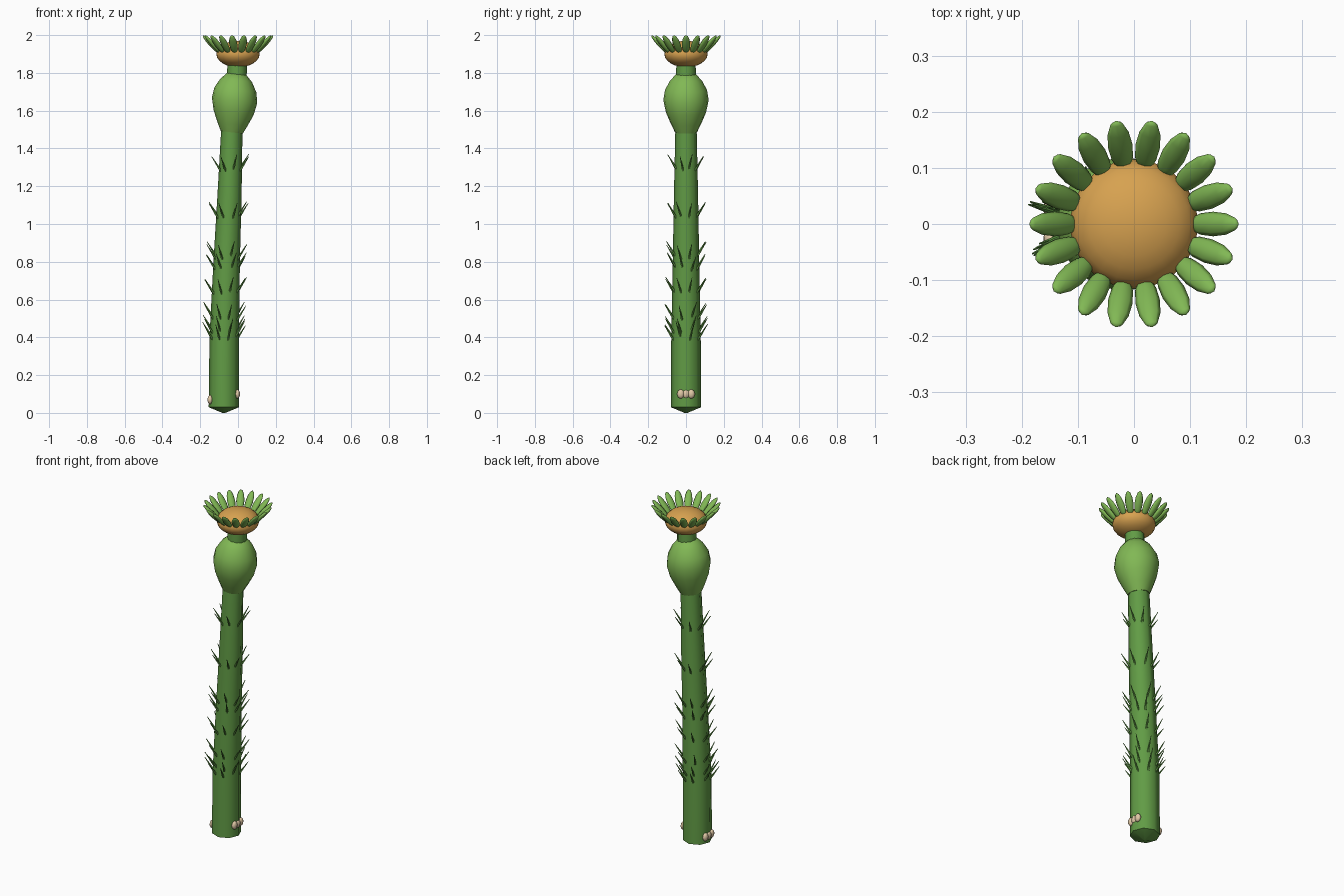
import bpy, bmesh, math, random
from mathutils import Vector, Matrix

random.seed(4)
old = bpy.data.objects.get("Cube")
if old:
    bpy.data.objects.remove(old, do_unlink=True)


def material(name, rgb):
    m = bpy.data.materials.new(name)
    m.use_nodes = True
    m.diffuse_color = (*rgb, 1)
    m.node_tree.nodes["Principled BSDF"].inputs["Base Color"].default_value = (*rgb, 1)
    return m


STEM = material("stem green", (0.12, 0.33, 0.06))
LEAF = material("light green", (0.22, 0.48, 0.09))
DISC = material("golden orange", (0.68, 0.36, 0.08))
CREAM = material("cream", (0.75, 0.58, 0.38))


def finish(name, bm, mat, angle=60):
    bmesh.ops.recalc_face_normals(bm, faces=bm.faces)
    mesh = bpy.data.meshes.new(name)
    bm.to_mesh(mesh)
    bm.free()
    mesh.materials.append(mat)
    ob = bpy.data.objects.new(name, mesh)
    bpy.context.collection.objects.link(ob)
    bpy.ops.object.select_all(action="DESELECT")
    ob.select_set(True)
    bpy.context.view_layer.objects.active = ob
    bpy.ops.object.shade_smooth_by_angle(angle=math.radians(angle))
    return ob


def loft(name, rings, sides, mat, tilt=0.0):
    """Skin round rings given as (centre x, z, radius)."""
    bm = bmesh.new()
    loops = []
    for cx, z, r in rings:
        loop = []
        for i in range(sides):
            a = math.tau * i / sides
            dx = r * math.cos(a)
            loop.append(bm.verts.new((cx + dx, r * math.sin(a), z - tilt * dx)))
        loops.append(loop)
    for low, high in zip(loops, loops[1:]):
        for i in range(sides):
            j = (i + 1) % sides
            bm.faces.new((low[i], low[j], high[j], high[i]))
    bm.faces.new(loops[0])
    bm.faces.new(loops[-1])
    return finish(name, bm, mat)


def ellipsoid(bm, matrix, segments, rings):
    bmesh.ops.create_uvsphere(bm, u_segments=segments, v_segments=rings, radius=1, matrix=matrix)


# Leaning stem, with a shallow pointed foot
stem = [(-0.075, 0, 0.008), (-0.075, 0.03, 0.08), (-0.073, 0.4, 0.078),
        (-0.06, 0.8, 0.07), (-0.045, 1.15, 0.064), (-0.032, 1.52, 0.056)]
loft("stem", stem, 8, STEM)

# Swollen bulb and the neck above it
bulb = [(-0.033, 1.485, 0.058), (-0.029, 1.53, 0.08), (-0.023, 1.59, 0.106),
        (-0.018, 1.655, 0.12), (-0.014, 1.71, 0.111), (-0.009, 1.76, 0.084),
        (-0.006, 1.80, 0.045)]
loft("bulb", bulb, 16, LEAF, 0.12)
loft("neck", [(-0.008, 1.76, 0.054), (-0.003, 1.87, 0.05)], 12, STEM)

# Flattened flower centre
bm = bmesh.new()
ellipsoid(bm, Matrix.Translation((0, 0, 1.9)) @ Matrix.Diagonal((0.115, 0.115, 0.07, 1)), 20, 12)
finish("flower_centre", bm, DISC)

# Ring of plump upright petals
bm = bmesh.new()
count = 18
for i in range(count):
    m = (Matrix.Rotation(math.tau * i / count, 4, "Z")
         @ Matrix.Translation((0.141, 0, 1.95))
         @ Matrix.Rotation(math.radians(43), 4, "Y")
         @ Matrix.Diagonal((0.012, 0.022, 0.067, 1)))
    ellipsoid(bm, m, 8, 6)
finish("petals", bm, LEAF, 80)


# Thin spines around the stem, pointing up and out
def stem_at(z):
    for (x0, z0, r0), (x1, z1, r1) in zip(stem, stem[1:]):
        if z <= z1:
            t = (z - z0) / (z1 - z0)
            return x0 + t * (x1 - x0), r0 + t * (r1 - r0)


bm = bmesh.new()
for base in (0.395, 0.43, 0.50, 0.635, 0.76, 0.82, 1.04, 1.28):
    for i in range(8):
        a = math.tau * (i + 0.5) / 8 + random.uniform(-0.12, 0.12)
        z = base + random.uniform(-0.012, 0.012)
        cx, r = stem_at(z)
        out = Vector((math.cos(a), math.sin(a), 0))
        start = Vector((cx, 0, z)) + out * (r - 0.01)
        end = start + out * 0.052 + Vector((0, 0, 0.078))
        axis = end - start
        m = Matrix.Translation((start + end) / 2) @ axis.to_track_quat("Z", "Y").to_matrix().to_4x4()
        bmesh.ops.create_cone(bm, segments=5, radius1=0.007, radius2=0.0015,
                              depth=axis.length, cap_ends=True, matrix=m)
finish("spines", bm, STEM)

# Lumpy cream nodules near the foot, one on each side
for name, x, z in (("left_nodule", -0.003, 0.1), ("right_nodule", -0.148, 0.07)):
    bm = bmesh.new()
    for y in (-0.028, 0, 0.028):
        ellipsoid(bm, Matrix.Translation((x, y, z)) @ Matrix.Diagonal((0.014, 0.019, 0.024, 1)), 10, 8)
    finish(name, bm, CREAM)
